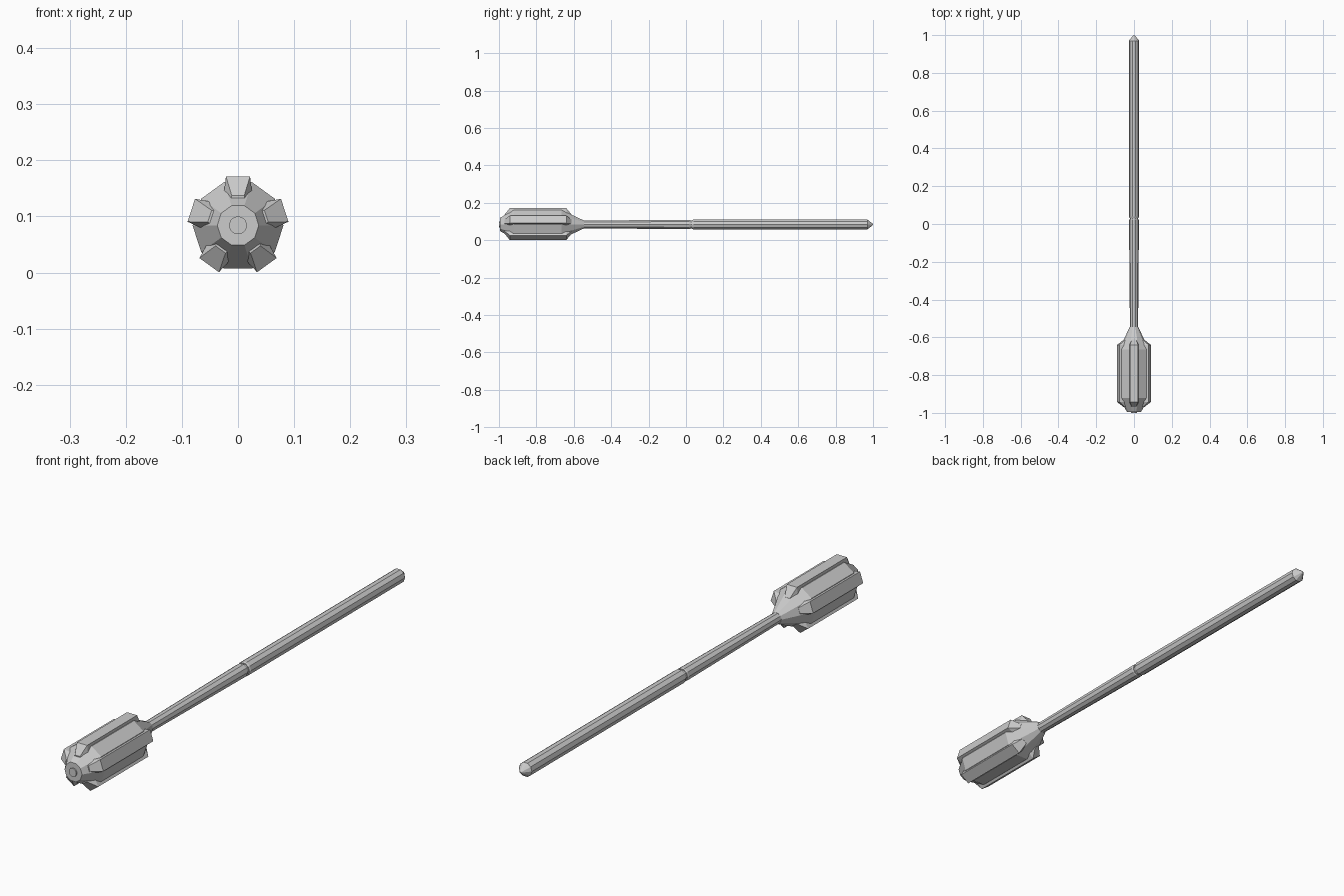
import bpy, bmesh
from math import sin, cos, pi, radians

if "Cube" in bpy.data.objects:
    bpy.data.objects.remove(bpy.data.objects["Cube"])

AXIS_Z = 0.084


def finish(bm, name):
    bmesh.ops.recalc_face_normals(bm, faces=bm.faces)
    mesh = bpy.data.meshes.new(name)
    bm.to_mesh(mesh)
    bm.free()
    obj = bpy.data.objects.new(name, mesh)
    obj.location.z = AXIS_Z
    bpy.context.collection.objects.link(obj)
    return obj


def loft(name, rings):
    """Skin closed rings of points and cap both ends."""
    bm = bmesh.new()
    vs = [[bm.verts.new(p) for p in ring] for ring in rings]
    n = len(vs[0])
    for a, b in zip(vs, vs[1:]):
        for i in range(n):
            bm.faces.new((a[i], a[(i + 1) % n], b[(i + 1) % n], b[i]))
    bm.faces.new(vs[0])
    bm.faces.new(vs[-1])
    return finish(bm, name)


def turned(name, profile, sides=10):
    """Faceted turned part along y from (y, radius) pairs."""
    angles = [radians(90) + (i + 0.5) * 2 * pi / sides for i in range(sides)]
    return loft(name, [[(r * cos(a), y, r * sin(a)) for a in angles]
                       for y, r in profile])


# head core with tapered front and rear
turned("head_core", [(-0.995, 0.037), (-0.92, 0.081),
                     (-0.665, 0.081), (-0.545, 0.022)])
turned("front_button", [(-1.0, 0.016), (-0.99, 0.016)], 16)

# five flanges around the head: y, outer radius, outer half width, base radius, base half width
stations = [(-0.97, 0.053, 0.011, 0.045, 0.013),
            (-0.942, 0.0875, 0.0215, 0.055, 0.0255),
            (-0.640, 0.0875, 0.0215, 0.055, 0.0255),
            (-0.612, 0.053, 0.011, 0.045, 0.013)]
for k in range(5):
    rib = loft(f"flange_{k + 1}",
               [[(-bw, y, br), (-w, y, r), (w, y, r), (bw, y, br)]
                for y, r, w, br, bw in stations])
    rib.rotation_euler.y = k * 2 * pi / 5

# slightly tapered front shaft, recessed joint, rear grip with pointed end
turned("front_shaft", [(-0.56, 0.0215), (0.02, 0.0265), (0.025, 0.0245)])
turned("joint", [(0.015, 0.022), (0.045, 0.022)])
turned("rear_shaft", [(0.033, 0.025), (0.04, 0.0275), (0.97, 0.0275),
                      (1.0, 0.003)])
